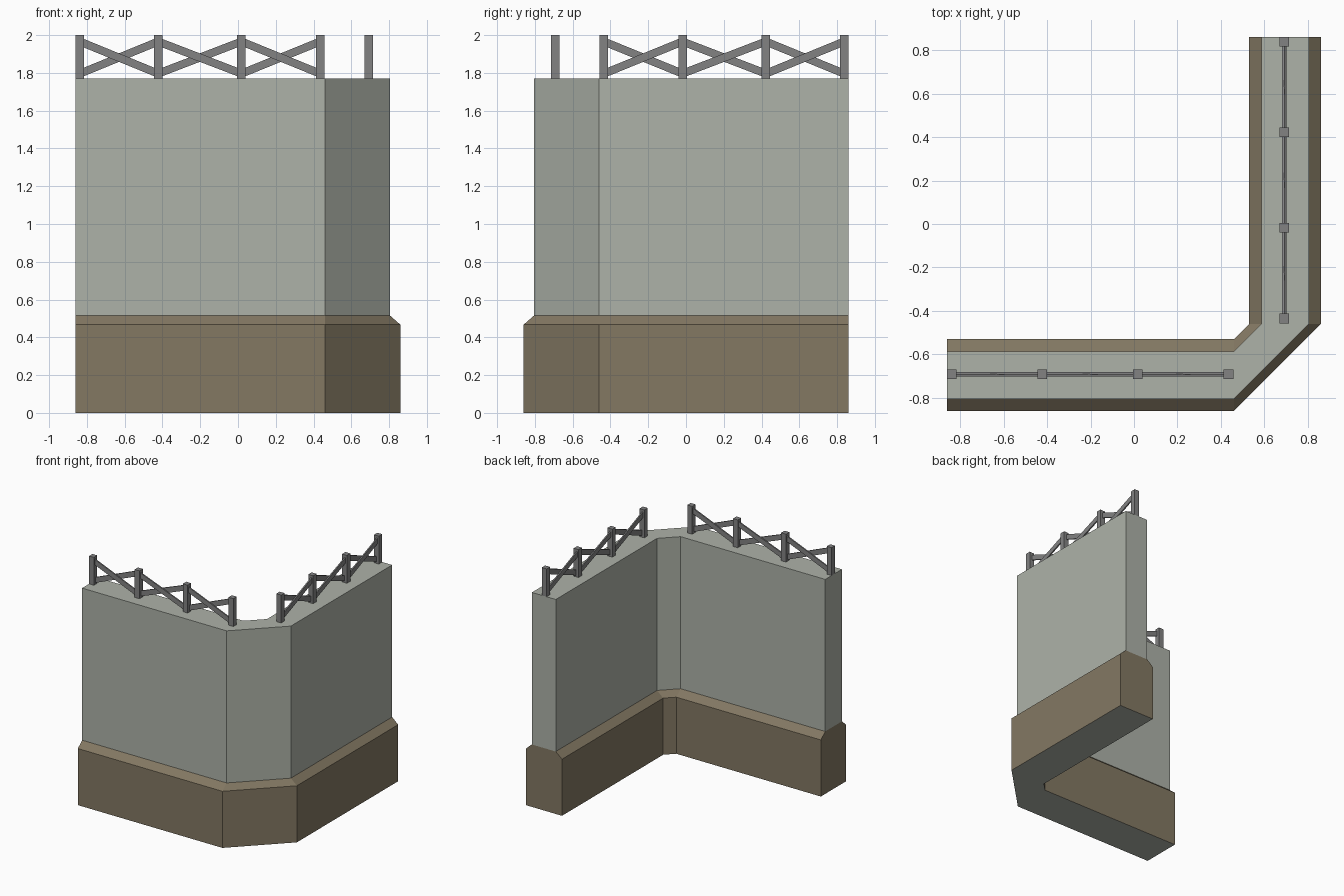
import bpy, bmesh, math
from mathutils import Matrix, Vector

if "Cube" in bpy.data.objects:
    bpy.data.objects.remove(bpy.data.objects["Cube"])


def material(name, rgb):
    m = bpy.data.materials.new(name)
    m.diffuse_color = (*rgb, 1)
    m.use_nodes = True
    m.node_tree.nodes["Principled BSDF"].inputs["Base Color"].default_value = m.diffuse_color
    return m


PLASTER = material("pale grey green", (0.42, 0.447, 0.394))
BROWN = material("stone brown", (0.228, 0.188, 0.124))
METAL = material("fence grey", (0.224, 0.224, 0.226))

END, BEND = 0.86, 0.46


def finish(name, bm, mats):
    bmesh.ops.recalc_face_normals(bm, faces=bm.faces)
    me = bpy.data.meshes.new(name)
    bm.to_mesh(me)
    bm.free()
    for m in mats:
        me.materials.append(m)
    ob = bpy.data.objects.new(name, me)
    bpy.context.collection.objects.link(ob)
    return ob


def sweep(name, profile, skip, mats):
    """Sweep a (distance, z) profile round the chamfered corner.
    skip = profile edge hidden where the two parts meet."""
    bm = bmesh.new()
    rings = []
    for station in range(4):
        ring = []
        for c, z in profile:
            x, y = [(-END, -c), (BEND, -c), (c, -BEND), (c, END)][station]
            ring.append(bm.verts.new((x, y, z)))
        rings.append(ring)
    n = len(profile)
    for a, b in zip(rings, rings[1:]):
        for i in range(n):
            if i != skip:
                j = (i + 1) % n
                bm.faces.new((a[i], a[j], b[j], b[i]))
    bm.faces.new(rings[0])
    bm.faces.new(rings[-1])
    # underside takes the second colour
    for f in bm.faces:
        if len(mats) > 1 and all(v.co.z < 0.001 for v in f.verts):
            f.material_index = 1
    return finish(name, bm, mats)


# Plinth with chamfered top, and the wall standing on it
sweep("plinth", [(0.53, 0), (0.86, 0), (0.86, 0.467), (0.805, 0.515),
                 (0.587, 0.515), (0.53, 0.467)], 3, [BROWN, PLASTER])
sweep("wall", [(0.587, 0.515), (0.805, 0.515), (0.805, 1.77), (0.587, 1.77)],
      0, [PLASTER])


def box(bm, centre, size, tilt=0):
    bmesh.ops.create_cube(bm, size=1, matrix=Matrix.Translation(centre)
                          @ Matrix.Rotation(tilt, 4, 'Y')
                          @ Matrix.Diagonal((*size, 1)))


def fence(name, mirrored):
    bm = bmesh.new()
    row = -0.692
    posts = [-0.838, -0.422, 0.018, 0.435]
    # Posts
    for x in posts:
        box(bm, (x, row, 1.884), (0.044, 0.044, 0.232))
    # Crossed rails in each bay
    for a, b in zip(posts, posts[1:]):
        run, rise = b - a - 0.044, 0.152
        for s in (-1, 1):
            box(bm, ((a + b) / 2, row + s * 0.005, 1.881),
                (math.hypot(run, rise) + 0.02, 0.011, 0.042),
                -s * math.atan2(rise, run))
    if mirrored:  # reflect across the corner's diagonal
        for v in bm.verts:
            v.co = Vector((-v.co.y, -v.co.x, v.co.z))
    return finish(name, bm, [METAL])


fence("front_fence", False)
fence("side_fence", True)
